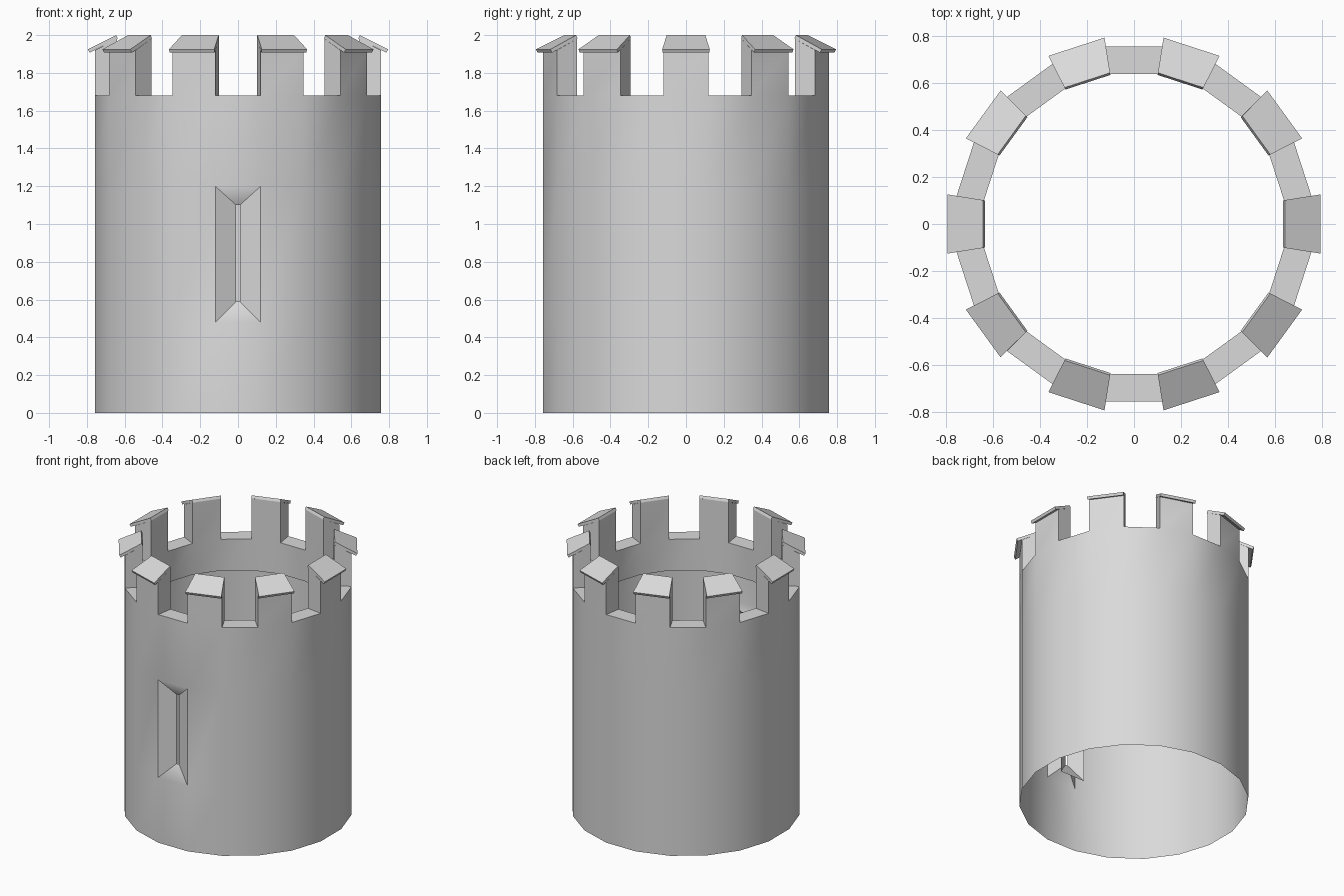
import bpy, bmesh
from math import radians, cos, sin
from mathutils import Vector

SIDES = 20
STEP = radians(360 / SIDES)
OUTER, INNER = 0.757, 0.64            # distances to the flat facets
RIM, LEDGE = 1.68, 1.45
SILL, HEAD = 0.48, 1.20               # window opening
WINDOW_FACET = 15                     # facet facing -y

default = bpy.data.objects.get("Cube")
if default:
    bpy.data.objects.remove(default, do_unlink=True)

stone = bpy.data.materials.new("grey stone")
stone.use_nodes = True
GREY = (0.7, 0.7, 0.7, 1)
stone.diffuse_color = GREY
stone.node_tree.nodes["Principled BSDF"].inputs["Base Color"].default_value = GREY


def corner(i, side, r, z):
    """Point on the left (-1) or right (+1) edge of facet i."""
    a = (i + side / 2) * STEP
    k = r / cos(STEP / 2)
    return Vector((k * cos(a), k * sin(a), z))


def quad(bm, pts):
    bm.faces.new([bm.verts.new(p) for p in pts])


def strip(bm, i, r0, z0, r1, z1):
    """One facet-wide quad between two profile points."""
    quad(bm, [corner(i, -1, r0, z0), corner(i, 1, r0, z0),
              corner(i, 1, r1, z1), corner(i, -1, r1, z1)])


def profile(bm, i, points):
    for (r0, z0), (r1, z1) in zip(points, points[1:]):
        strip(bm, i, r0, z0, r1, z1)


def finish(bm, name, angle):
    bmesh.ops.remove_doubles(bm, verts=bm.verts, dist=0.0005)
    mesh = bpy.data.meshes.new(name)
    bm.to_mesh(mesh)
    bm.free()
    mesh.materials.append(stone)
    obj = bpy.data.objects.new(name, mesh)
    bpy.context.collection.objects.link(obj)
    bpy.ops.object.select_all(action='DESELECT')
    obj.select_set(True)
    bpy.context.view_layer.objects.active = obj
    bpy.ops.object.shade_smooth_by_angle(angle=radians(angle))
    return obj


# Tower wall: thin shell below, thick parapet with merlons above
bm = bmesh.new()
for i in range(SIDES):
    merlon = i % 2 == 0
    profile(bm, i, [(OUTER, 0), (OUTER, SILL)])
    if i != WINDOW_FACET:
        profile(bm, i, [(OUTER, SILL), (OUTER, HEAD)])
    profile(bm, i, [(OUTER, HEAD), (OUTER, RIM)])
    if merlon:
        profile(bm, i, [(OUTER, RIM), (OUTER, 1.92), (INNER, 1.98), (INNER, RIM)])
        for s in (-1, 1):
            side = [corner(i, s, OUTER, RIM), corner(i, s, INNER, RIM),
                    corner(i, s, INNER, 1.98), corner(i, s, OUTER, 1.92)]
            quad(bm, side if s > 0 else side[::-1])
    else:
        profile(bm, i, [(OUTER, RIM), (INNER, RIM)])
    profile(bm, i, [(INNER, RIM), (INNER, LEDGE), (OUTER - 0.002, LEDGE)])

# Arrow slit: splays in to a narrow slot and out again inside
def frame(half, y, low, high):
    return [Vector((x, y, z)) for x, z in
            ((-half, low), (half, low), (half, high), (-half, high))]

outside = [corner(WINDOW_FACET, s, OUTER, z)
           for s, z in ((-1, SILL), (1, SILL), (1, HEAD), (-1, HEAD))]
slot = frame(0.01, -0.70, 0.59, 1.10)
inside = frame(0.10, -INNER, SILL, HEAD)
for a, b in ((outside, slot), (slot, inside)):
    for k in range(4):
        n = (k + 1) % 4
        quad(bm, [a[k], a[n], b[n], b[k]])
finish(bm, "tower_wall", 32)

# Sloping cap stones on the merlons
bm = bmesh.new()
for i in range(0, SIDES, 2):
    section = [(0.786, 1.907), (0.795, 1.925), (0.645, 2.0), (0.636, 1.982)]
    profile(bm, i, section + section[:1])
    for s in (-1, 1):
        end = [corner(i, s, r, z) for r, z in section]
        quad(bm, end[::-1] if s > 0 else end)
bmesh.ops.remove_doubles(bm, verts=bm.verts, dist=0.0005)
bmesh.ops.recalc_face_normals(bm, faces=bm.faces)
finish(bm, "merlon_caps", 10)
